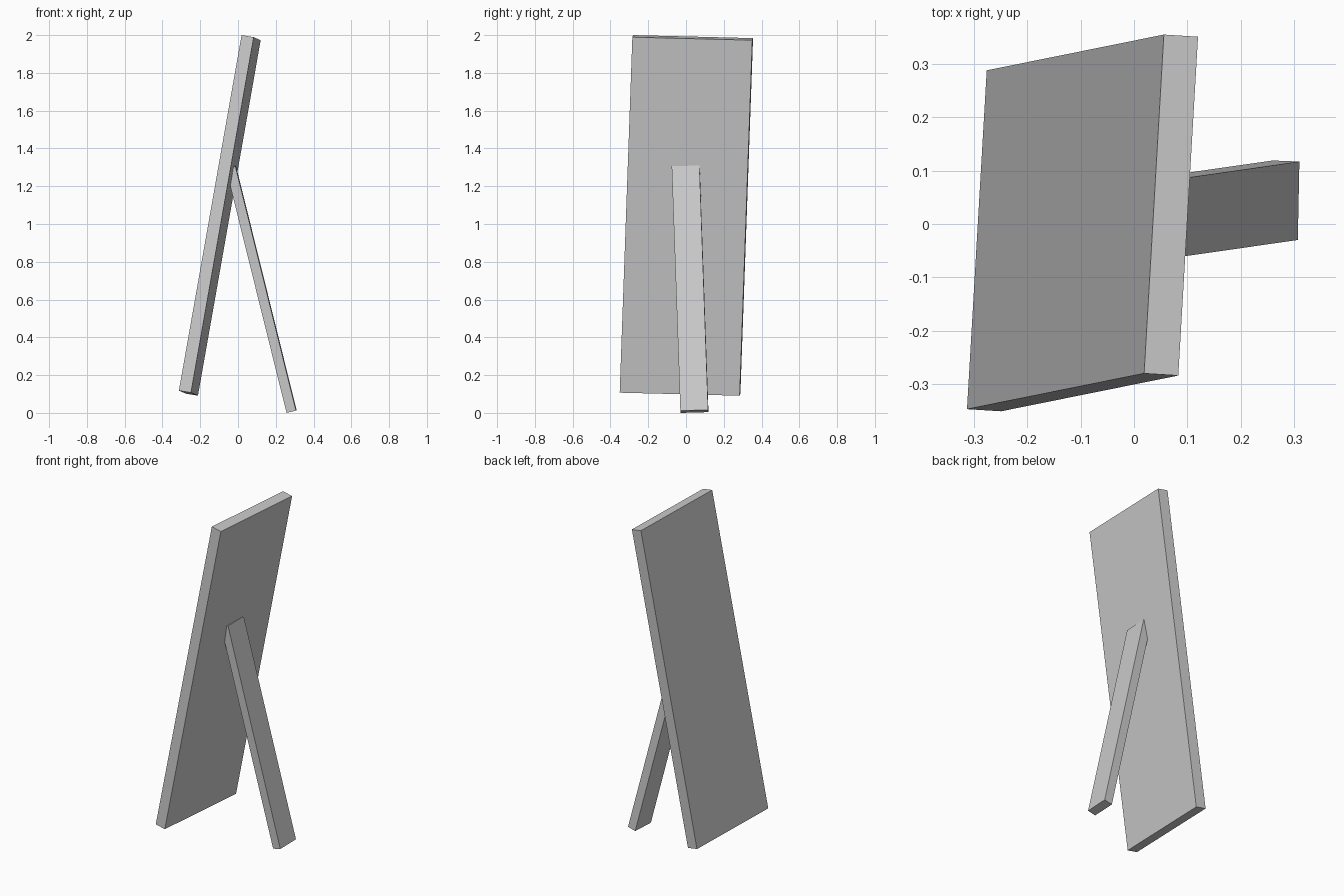
import bpy, bmesh
from mathutils import Vector

if "Cube" in bpy.data.objects:
    bpy.data.objects.remove(bpy.data.objects["Cube"])


def slab(name, origin, thick, width, length):
    """Box spanned by three edge vectors from one corner."""
    o, t, w, l = map(Vector, (origin, thick, width, length))
    bm = bmesh.new()
    bmesh.ops.create_cube(bm, size=1)
    for v in bm.verts:
        a, b, c = (k + 0.5 for k in v.co)
        v.co = o + t * a + w * b + l * c
    bmesh.ops.recalc_face_normals(bm, faces=bm.faces)
    mesh = bpy.data.meshes.new(name)
    bm.to_mesh(mesh)
    bm.free()
    obj = bpy.data.objects.new(name, mesh)
    bpy.context.collection.objects.link(obj)
    return obj


# Leaning board
slab("board", (-0.313, -0.347, 0.118),
     (0.064, -0.004, -0.011), (0.037, 0.635, -0.016), (0.332, 0.067, 1.882))

# Prop leg, its top end sunk into the back of the board
slab("prop_leg", (0.257, -0.028, 0.0),
     (0.05, -0.002, 0.012), (0.003, 0.147, 0.004), (-0.321, -0.046, 1.294))
